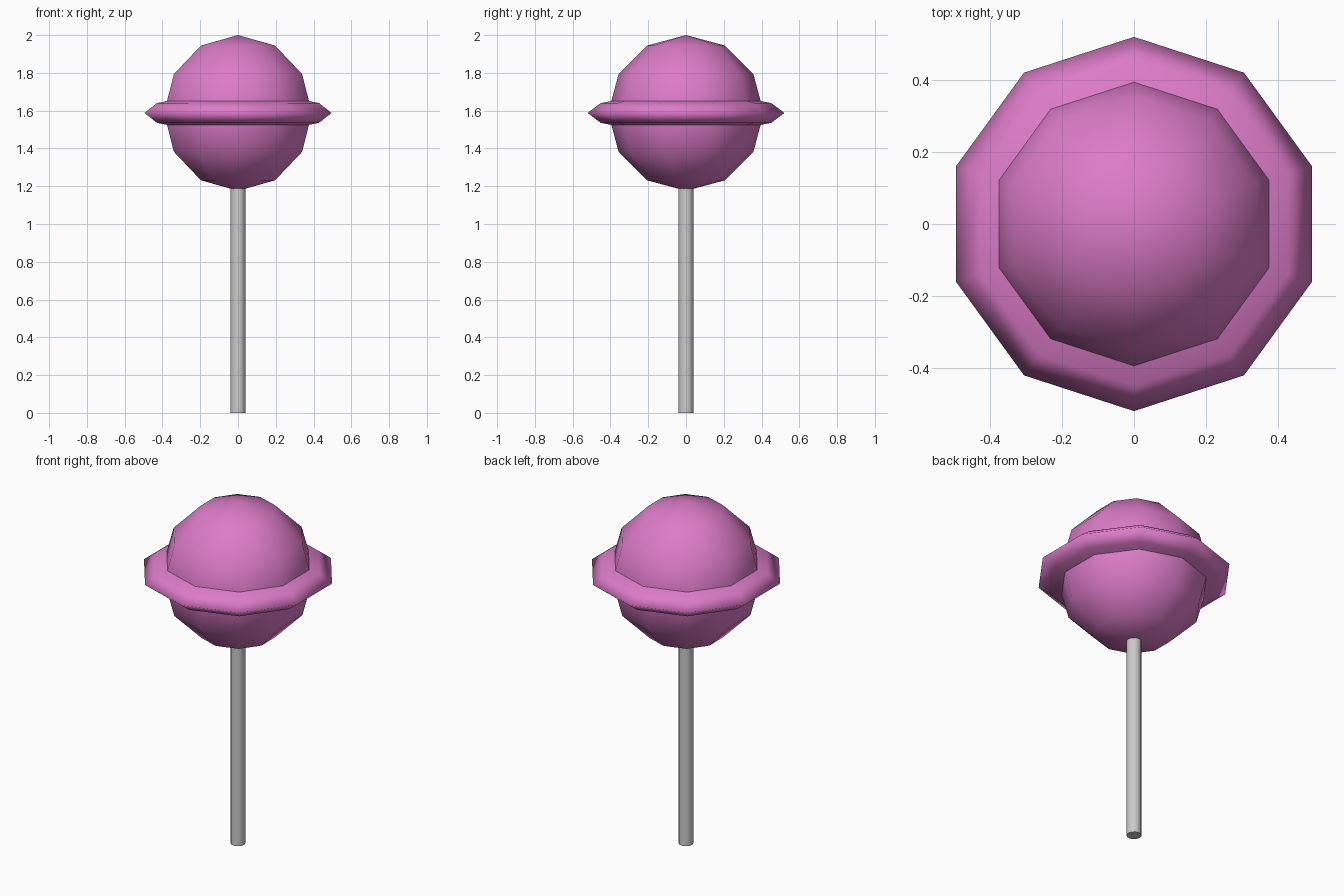
import bpy

if "Cube" in bpy.data.objects:
    bpy.data.objects.remove(bpy.data.objects["Cube"])

candy = bpy.data.materials.new("pink_candy")
candy.diffuse_color = (0.72, 0.2, 0.58, 1)
candy.use_nodes = True
candy.node_tree.nodes["Principled BSDF"].inputs["Base Color"].default_value = candy.diffuse_color

CENTRE_Z = 1.588


def candy_sphere(name, radius, flatten=1.0):
    """Low-poly ball with smooth shading, optionally squashed in height."""
    bpy.ops.mesh.primitive_uv_sphere_add(
        segments=10, ring_count=6, radius=radius, location=(0, 0, CENTRE_Z))
    ob = bpy.context.object
    ob.name = name
    ob.scale.z = flatten
    bpy.ops.object.transform_apply(location=False, rotation=False, scale=True)
    bpy.ops.object.shade_smooth()
    ob.data.materials.append(candy)
    return ob


# Round candy head and the flattened rim around its middle
candy_sphere("candy_ball", 0.412)
candy_sphere("candy_rim", 0.521, 0.2)

# Stick, pushed a little way into the candy
STICK_TOP = 1.3
bpy.ops.mesh.primitive_cylinder_add(
    vertices=12, radius=0.04, depth=STICK_TOP, location=(0, 0, STICK_TOP / 2))
bpy.context.object.name = "stick"
bpy.ops.object.shade_smooth_by_angle()
